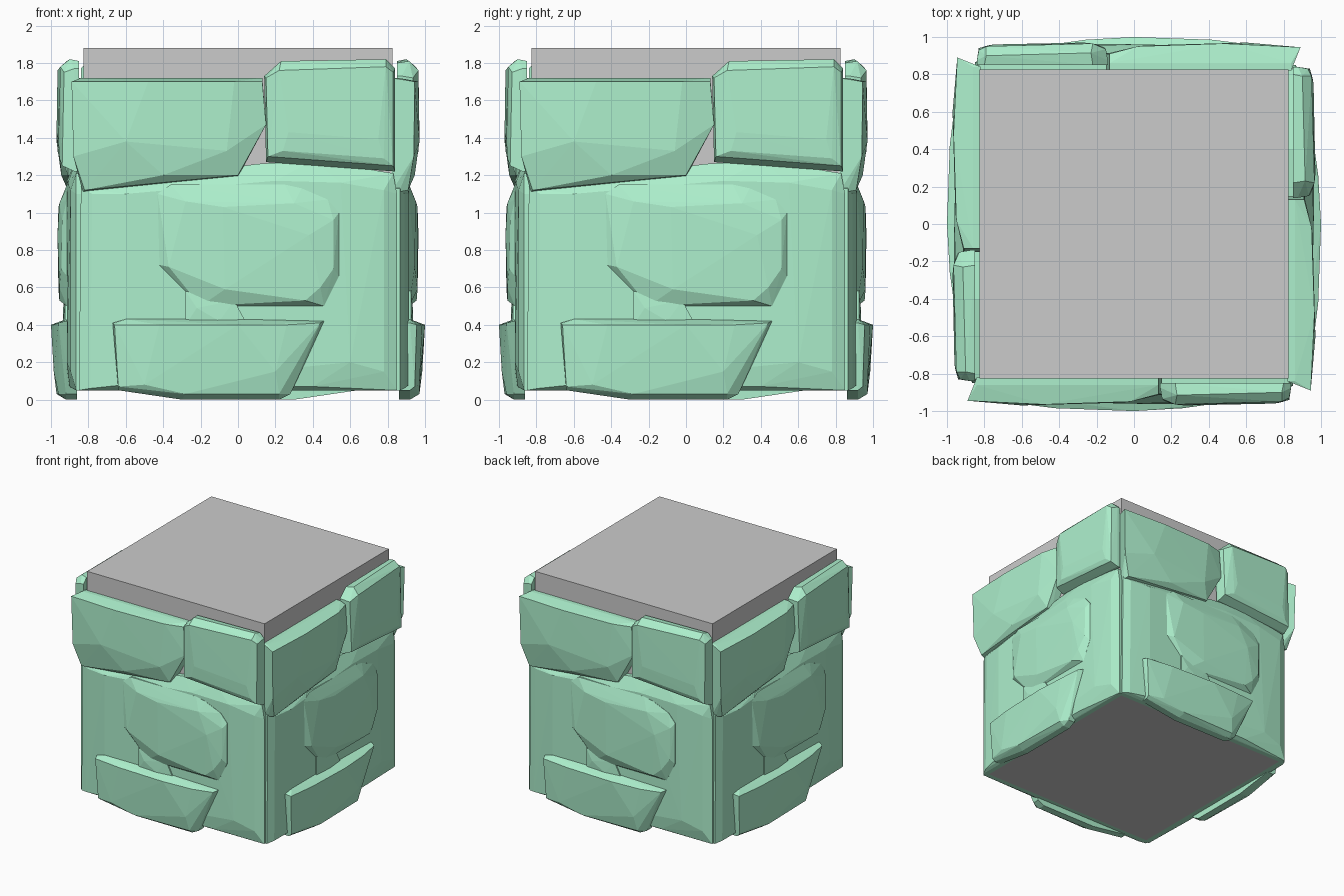
import bpy, bmesh
from math import pi
from mathutils import Matrix

green = bpy.data.materials.new("green_stone")
green.diffuse_color = (0.42, 0.87, 0.61, 1)


def add_object(name, bm, mat=None):
    mesh = bpy.data.meshes.new(name)
    bmesh.ops.recalc_face_normals(bm, faces=bm.faces)
    bm.to_mesh(mesh)
    bm.free()
    if mat:
        mesh.materials.append(mat)
    bpy.context.collection.objects.link(bpy.data.objects.new(name, mesh))


def stone(name, outline, back, rim, front):
    """Chiselled stone: hull of an (x, z) outline at two depths plus (x, z, depth)
    points on its face, repeated on all four walls."""
    points = [(x, z, d) for x, z in outline for d in (back, rim)] + front
    for i in range(4):
        bm = bmesh.new()
        verts = [bm.verts.new((x, -d, z)) for x, z, d in points]
        res = bmesh.ops.convex_hull(bm, input=verts)
        junk = {g for g in res["geom_interior"] + res["geom_unused"]
                if isinstance(g, bmesh.types.BMVert)}
        bmesh.ops.delete(bm, geom=list(junk), context='VERTS')
        bm.transform(Matrix.Rotation(i * pi / 2, 4, 'Z'))
        add_object(f"{name}_{i + 1}", bm, green)


# Grey inner block
bm = bmesh.new()
bmesh.ops.create_cube(bm, size=1)
bm.transform(Matrix.Translation((0, 0, 0.965)) @ Matrix.Diagonal((1.65, 1.65, 1.83, 1)))
add_object("core_block", bm)

# Broad backing slab of each wall
stone("wall_slab",
      [(-0.85, 0.05), (-0.84, 1.13), (0.1, 1.26), (0.4, 1.28), (0.83, 1.21),
       (0.85, 1.1), (0.85, 0.05)], 0.82, 0.865,
      [(-0.79, 0.06, 0.89), (-0.78, 1.1, 0.89), (-0.6, 0.08, 0.915), (-0.6, 1.1, 0.915),
       (0.2, 1.17, 0.915), (0.55, 1.16, 0.91), (0.78, 1.12, 0.895),
       (0.78, 0.15, 0.895), (0.6, 0.2, 0.915), (0.4, 0.07, 0.90)])

# Upper left stone
stone("upper_left_stone",
      [(-0.84, 1.72), (0.13, 1.72), (0.15, 1.47), (0.0, 1.19), (-0.83, 1.11)], 0.82, 0.86,
      [(-0.89, 1.70, 0.945), (-0.88, 1.30, 0.94), (-0.82, 1.12, 0.91),
       (-0.48, 1.70, 0.965), (-0.6, 1.38, 0.97), (-0.4, 1.2, 0.945),
       (-0.02, 1.70, 0.95), (-0.06, 1.33, 0.955), (0.0, 1.2, 0.91),
       (0.13, 1.70, 0.91), (0.15, 1.47, 0.91)])

# Upper right stone
stone("upper_right_stone",
      [(0.14, 1.73), (0.22, 1.80), (0.80, 1.81), (0.84, 1.77), (0.84, 1.22), (0.15, 1.27)],
      0.85, 0.875,
      [(0.15, 1.72, 0.935), (0.23, 1.81, 0.915), (0.79, 1.82, 0.90), (0.22, 1.76, 0.965),
       (0.79, 1.78, 0.95), (0.83, 1.75, 0.93), (0.83, 1.25, 0.94), (0.78, 1.29, 0.955),
       (0.24, 1.33, 0.965), (0.16, 1.30, 0.945), (0.27, 1.43, 0.97), (0.75, 1.39, 0.96)])

# Raised central stone, its left end melting into the slab
stone("middle_stone",
      [(-0.42, 0.72), (-0.2, 0.5), (0.46, 0.5), (0.54, 0.66), (0.54, 1.0), (0.48, 1.07),
       (0.34, 1.13), (0.25, 1.15), (-0.36, 1.15), (-0.43, 1.1)], 0.87, 0.915,
      [(-0.37, 0.71, 0.945), (-0.07, 0.59, 0.96), (0.36, 0.53, 0.955), (0.44, 0.60, 0.955),
       (0.51, 0.70, 0.945), (0.51, 0.96, 0.94), (0.38, 0.88, 0.965), (0.3, 1.05, 0.955),
       (-0.08, 1.03, 0.96), (-0.28, 1.06, 0.95)])

# Small ledge bridging middle and lower stones
stone("small_ledge", [(-0.28, 0.40), (-0.28, 0.58), (-0.02, 0.53), (0.05, 0.40)],
      0.87, 0.925, [(-0.22, 0.49, 0.935), (-0.1, 0.42, 0.935)])

# Lower protruding stone
stone("lower_stone",
      [(-0.67, 0.41), (-0.60, 0.43), (0.0, 0.43), (0.46, 0.42), (0.36, 0.2), (0.28, 0.03),
       (0.22, 0.0), (-0.30, 0.0), (-0.64, 0.05)], 0.86, 0.92,
      [(-0.66, 0.40, 0.955), (-0.64, 0.07, 0.945), (-0.42, 0.40, 0.985), (-0.5, 0.08, 0.97),
       (0.0, 0.40, 1.0), (0.26, 0.40, 0.985), (0.44, 0.41, 0.96), (0.2, 0.15, 0.985),
       (0.22, 0.03, 0.96), (-0.28, 0.03, 0.97)])
